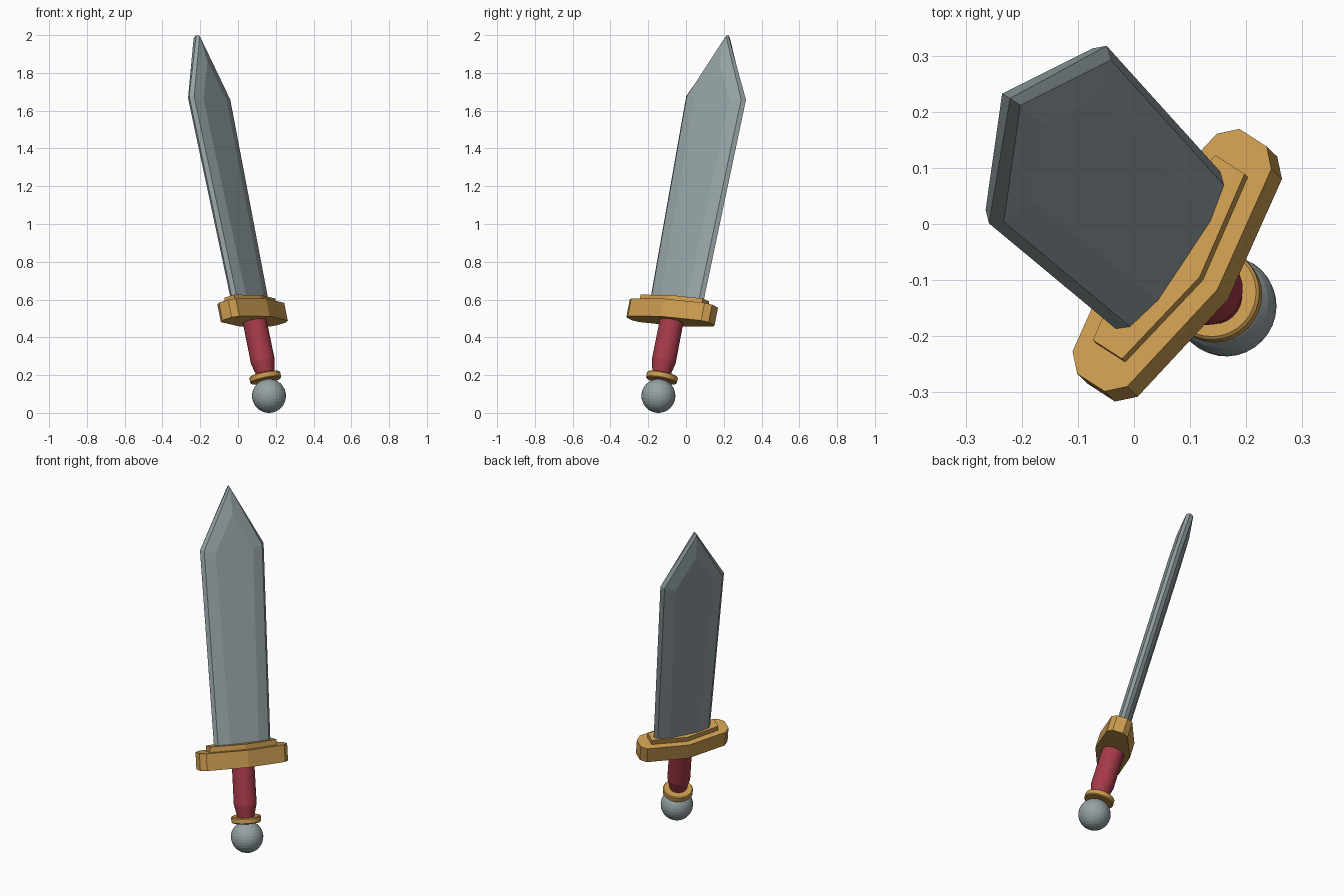
import bpy, bmesh, math
from mathutils import Matrix, Vector

if "Cube" in bpy.data.objects:
    bpy.data.objects.remove(bpy.data.objects["Cube"])

# Leaning sword frame: local x = blade width, y = thickness, z = along the sword
A = Vector((-0.194, 0.1865, 0.963)).normalized()
W = Vector((0.55, 0.83, -0.05))
W = (W - A * W.dot(A)).normalized()
N = A.cross(W)
ORIGIN = Vector((0.164, -0.146, 0.09))


def frame(offset=(0, 0, 0)):
    rot = Matrix((W, N, A)).transposed().to_4x4()
    return Matrix.Translation(ORIGIN + Vector(offset)) @ rot


def material(name, rgb):
    m = bpy.data.materials.new(name)
    m.diffuse_color = (*rgb, 1)
    m.use_nodes = True
    m.node_tree.nodes["Principled BSDF"].inputs["Base Color"].default_value = m.diffuse_color
    return m


steel = material("steel", (0.30, 0.36, 0.375))
gold = material("gold", (0.60, 0.33, 0.08))
red = material("red leather", (0.38, 0.042, 0.065))


def add(name, bm, mat, offset=(0, 0, 0)):
    bmesh.ops.recalc_face_normals(bm, faces=bm.faces)
    me = bpy.data.meshes.new(name)
    bm.to_mesh(me)
    bm.free()
    me.materials.append(mat)
    me.transform(frame(offset))
    ob = bpy.data.objects.new(name, me)
    bpy.context.collection.objects.link(ob)
    return ob


def loft(loops):
    """Skin a list of closed loops and cap both ends."""
    bm = bmesh.new()
    rings = [[bm.verts.new(p) for p in loop] for loop in loops]
    for a, b in zip(rings, rings[1:]):
        for i in range(len(a)):
            j = (i + 1) % len(a)
            bm.faces.new((a[i], a[j], b[j], b[i]))
    bm.faces.new(rings[0])
    bm.faces.new(rings[-1])
    return bm


def turned(profile, sides):
    """Round part from (radius, height) pairs."""
    return loft([[(r * math.cos(2 * math.pi * i / sides),
                   r * math.sin(2 * math.pi * i / sides), z)
                  for i in range(sides)] for r, z in profile])


def prism(half, z0, z1):
    """Extrude a quarter outline mirrored to four sides."""
    out = half + [(-x, y) for x, y in reversed(half) if x > 0]
    out += [(-x, -y) for x, y in half if x > 0][:]
    out += [(x, -y) for x, y in reversed(half)]
    # order the outline by angle, dropping duplicates
    out = sorted(set(out), key=lambda p: math.atan2(p[1], p[0]))
    return loft([[(x, y, z) for x, y in out] for z in (z0, z1)])


# Blade: stacked outlines (base half width, shoulder half width, shoulder z, tip z, depth)
TIP = 1.983
layers = [(0.168, 0.190, 1.637, TIP, 0.0),
          (0.151, 0.173, 1.633, TIP - 0.01, 0.020),
          (0.084, 0.112, 1.617, TIP - 0.155, 0.036)]


def outline(b, s, zs, zt, d):
    return [(-b, d, 0.51), (-s, d, zs), (0, d, zt), (s, d, zs), (b, d, 0.51)]


back = [outline(*l[:4], -l[4]) for l in reversed(layers[1:])]
front = [outline(*l) for l in layers]
add("blade", loft(back + front), steel)

# Guard and the collar plate on top of it
guard_shift = (0.002, -0.013, 0)
add("guard", prism([(0.262, 0.03), (0.233, 0.06), (0.0, 0.10)], 0.41, 0.507), gold, guard_shift)
add("collar", prism([(0.198, 0.032), (0.0, 0.068)], 0.50, 0.537), gold, guard_shift)

# Grip, ring and pommel
add("grip", turned([(0.047, 0.10), (0.049, 0.125), (0.064, 0.19), (0.063, 0.43)], 24),
    red, (0.004, -0.007, 0))
add("grip_ring", turned([(0.078, 0.083), (0.083, 0.088), (0.083, 0.113), (0.078, 0.118)], 32), gold)
bm = bmesh.new()
bmesh.ops.create_uvsphere(bm, u_segments=32, v_segments=16, radius=0.09)
add("pommel", bm, steel)
